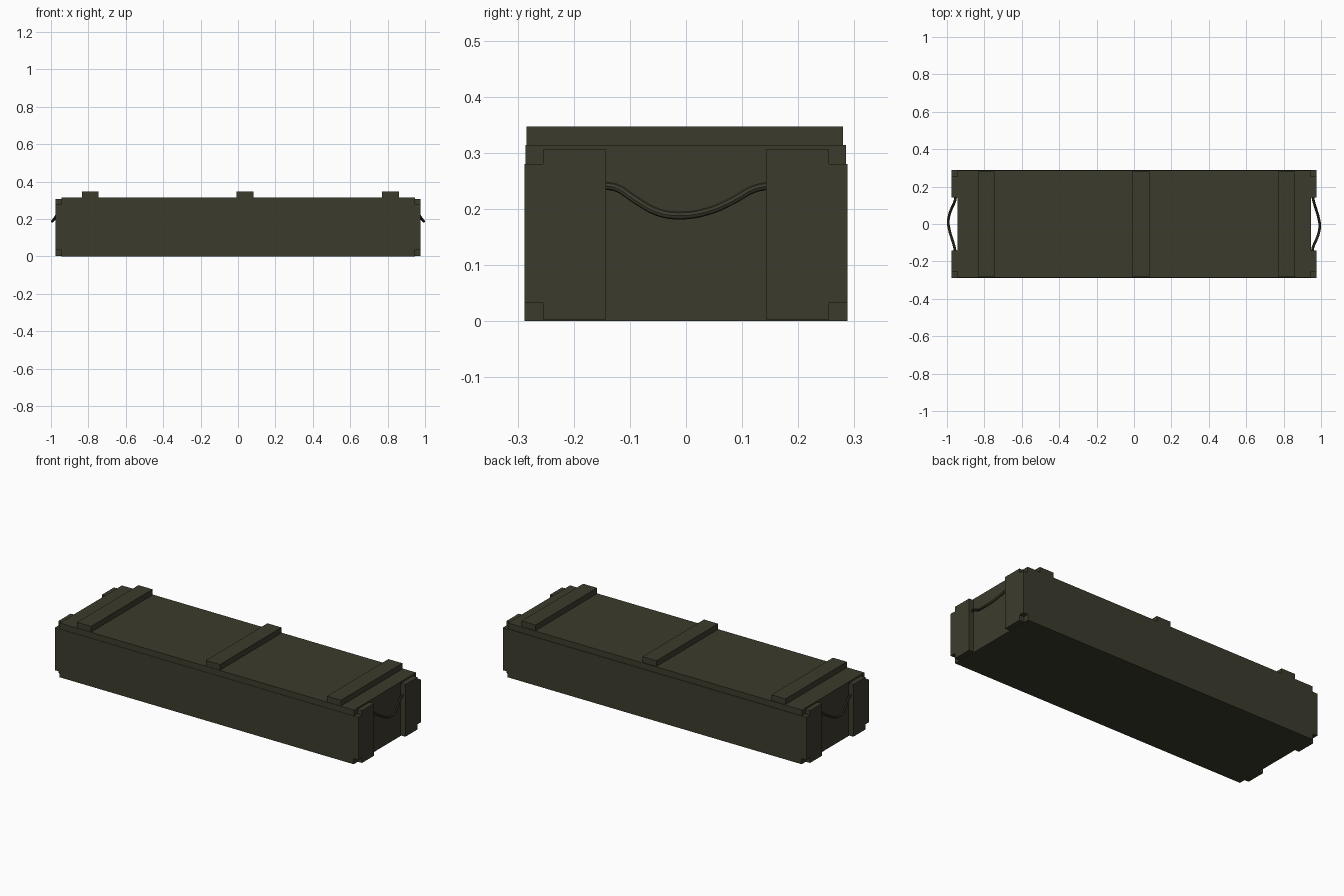
import bpy
from mathutils import Matrix

if "Cube" in bpy.data.objects:
    bpy.data.objects.remove(bpy.data.objects["Cube"])


def material(name, rgb):
    m = bpy.data.materials.new(name)
    m.diffuse_color = (*rgb, 1)
    m.use_nodes = True
    m.node_tree.nodes["Principled BSDF"].inputs["Base Color"].default_value = m.diffuse_color
    return m


olive = material("olive paint", (0.045, 0.044, 0.026))


def board(name, x, y, z):
    """Box between (min, max) limits on each axis."""
    size = [b - a for a, b in (x, y, z)]
    mid = [(a + b) / 2 for a, b in (x, y, z)]
    bpy.ops.mesh.primitive_cube_add(size=1, location=mid)
    ob = bpy.context.object
    ob.name = name
    ob.scale = size
    bpy.ops.object.transform_apply(location=False, rotation=False, scale=True)
    ob.data.materials.append(olive)
    return ob


def span(a, b, side):
    return tuple(sorted((a * side, b * side)))


# Floor and lid
board("floor_board", (-0.945, 0.945), (-0.288, 0.288), (0, 0.033))
board("lid", (-0.945, 0.945), (-0.286, 0.285), (0.28, 0.314))

# Long side planks, end panels and corner cleats
for s, front_back, left_right in ((-1, "front", "left"), (1, "back", "right")):
    board(front_back + "_plank", (-0.975, 0.975), span(0.255, 0.288, s), (0.033, 0.28))
    board(left_right + "_end_panel", span(0.912, 0.945, s), (-0.255, 0.255), (0.033, 0.28))
    for t, pos in ((-1, "front"), (1, "back")):
        board(f"{left_right}_{pos}_cleat", span(0.945, 0.975, s),
              span(0.143, 0.255, t), (0.003, 0.306))

# Three battens across the lid
for name, x in (("left", -0.79), ("middle", 0.038), ("right", 0.815)):
    board(name + "_lid_batten", (x - 0.045, x + 0.045), (-0.284, 0.28), (0.314, 0.347))

# Rope handles: sagging path, the left one turned half round
path = [(0.953, -0.15, 0.241), (0.957, -0.125, 0.238), (0.972, -0.09, 0.216),
        (0.987, -0.05, 0.194), (0.993, -0.01, 0.188), (0.985, 0.04, 0.196),
        (0.973, 0.08, 0.213), (0.961, 0.12, 0.235), (0.955, 0.15, 0.242)]
for name, angle in (("right", 0), ("left", 3.14159265)):
    cu = bpy.data.curves.new(name + "_rope_curve", "CURVE")
    cu.dimensions = "3D"
    cu.bevel_depth = 0.007
    cu.bevel_resolution = 2
    cu.resolution_u = 4
    cu.use_fill_caps = True
    sp = cu.splines.new("BEZIER")
    sp.bezier_points.add(len(path) - 1)
    for p, co in zip(sp.bezier_points, path):
        p.co = co
        p.handle_left_type = p.handle_right_type = "AUTO"
    ob = bpy.data.objects.new(name + "_rope_handle", cu)
    bpy.context.collection.objects.link(ob)
    ob.matrix_world = Matrix.Rotation(angle, 4, "Z")
    cu.materials.append(olive)
    bpy.ops.object.select_all(action="DESELECT")
    ob.select_set(True)
    bpy.context.view_layer.objects.active = ob
    bpy.ops.object.convert(target="MESH")
    bpy.ops.object.shade_smooth_by_angle()
